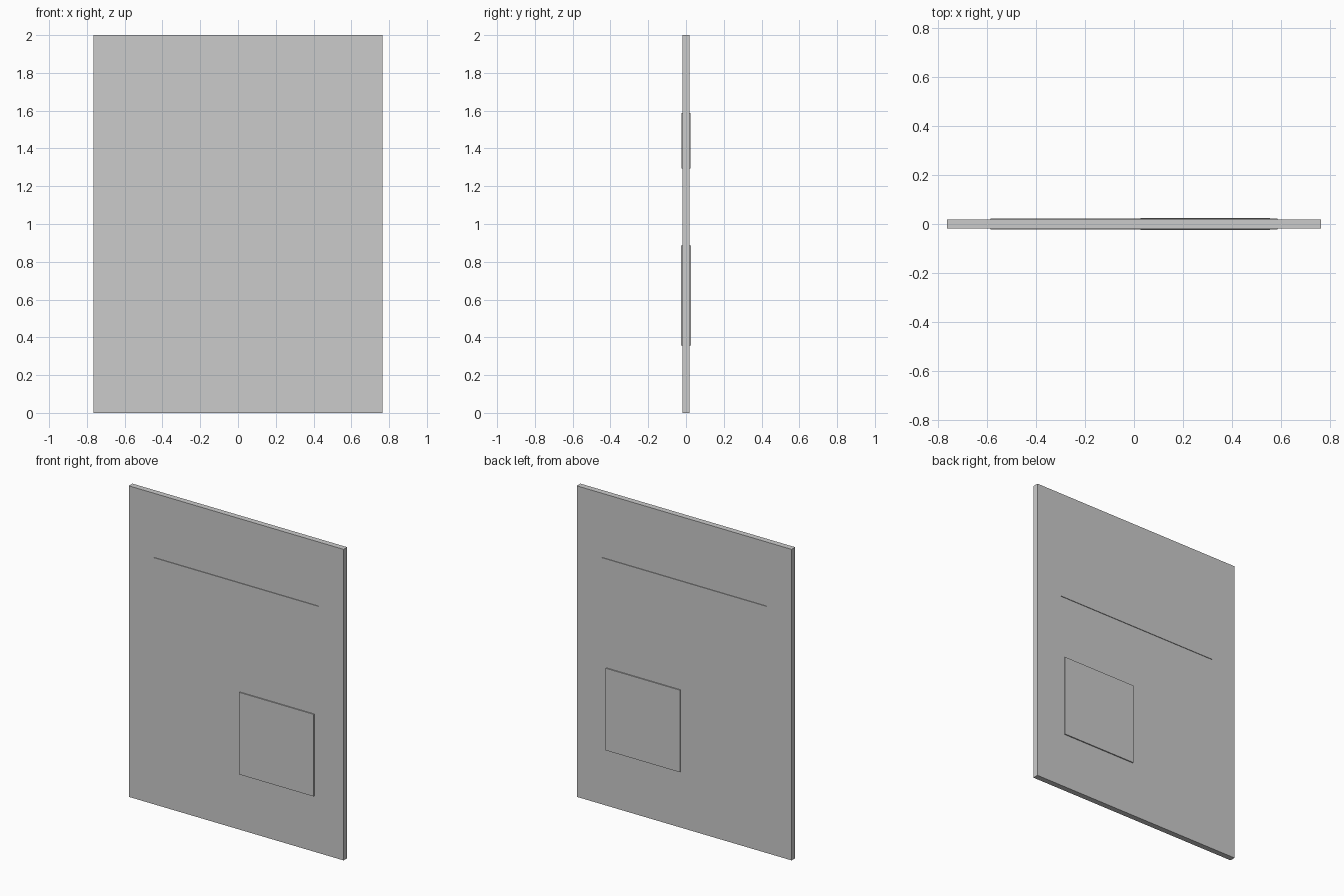
import bpy

if "Cube" in bpy.data.objects:
    bpy.data.objects.remove(bpy.data.objects["Cube"])


def slab(name, x0, x1, z0, z1, thickness):
    """Upright box spanning x0..x1 and z0..z1, centred on y = 0."""
    bpy.ops.mesh.primitive_cube_add(size=1, location=((x0 + x1) / 2, 0, (z0 + z1) / 2))
    ob = bpy.context.object
    ob.name = name
    ob.scale = (x1 - x0, thickness, z1 - z0)
    bpy.ops.object.transform_apply(location=False, rotation=False, scale=True)
    return ob


# Main board
slab("board", -0.764, 0.764, 0.0, 2.0, 0.037)
# Wide raised panel near the top, showing on both faces
slab("upper_panel", -0.587, 0.587, 1.295, 1.588, 0.045)
# Square raised panel at lower right, showing on both faces
slab("lower_panel", 0.026, 0.556, 0.358, 0.886, 0.051)
